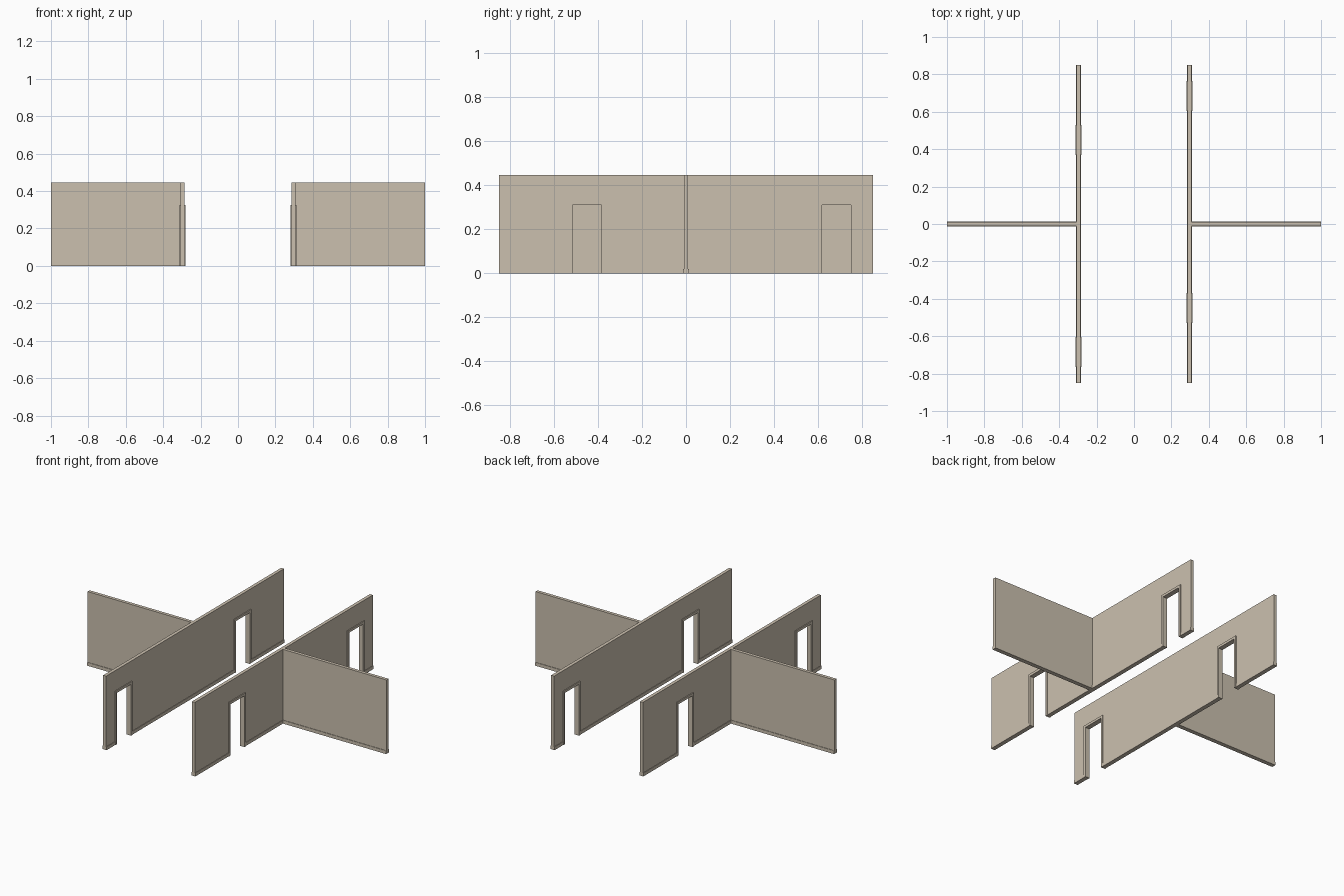
import bpy, bmesh
from mathutils import Matrix

if "Cube" in bpy.data.objects:
    bpy.data.objects.remove(bpy.data.objects["Cube"])

WALL_X = 0.297    # centre line of each long wall
END_Y = 0.85      # half length of the long walls
HEIGHT = 0.447
HALF = 0.010      # half thickness of the walls
BASE = 0.013      # half thickness at the skirting
TRIM = 0.015      # half thickness at the door casing
DOORS = [(-0.53, -0.37), (0.605, 0.765)]   # outer casing edges along y

paint = bpy.data.materials.new("warm_beige")
paint.diffuse_color = (0.60, 0.53, 0.43, 1)
paint.use_nodes = True
paint.node_tree.nodes["Principled BSDF"].inputs["Base Color"].default_value = paint.diffuse_color


def prism(name, profile, half, turn, along_x=False):
    """Extrude a (length, z) profile symmetrically about a wall centre line."""
    bm = bmesh.new()
    if along_x:
        pts = [(p, -half, z) for p, z in profile]
        push = (0, 2 * half, 0)
    else:
        pts = [(WALL_X - half, p, z) for p, z in profile]
        push = (2 * half, 0, 0)
    face = bm.faces.new([bm.verts.new(p) for p in pts])
    grown = bmesh.ops.extrude_face_region(bm, geom=[face])
    verts = [g for g in grown["geom"] if isinstance(g, bmesh.types.BMVert)]
    bmesh.ops.translate(bm, verts=verts, vec=push)
    if turn:
        bm.transform(Matrix.Rotation(3.14159265, 4, 'Z'))
    bmesh.ops.recalc_face_normals(bm, faces=bm.faces)
    mesh = bpy.data.meshes.new(name)
    bm.to_mesh(mesh)
    bm.free()
    mesh.materials.append(paint)
    obj = bpy.data.objects.new(name, mesh)
    bpy.context.collection.objects.link(obj)


def rect(a, b, top):
    return [(a, 0), (b, 0), (b, top), (a, top)]


# The left half is the right half turned half way round
for side, turn in (("right", False), ("left", True)):
    # Long wall with two doorways notched out of its lower edge
    outline = [(-END_Y, 0)]
    for a, b in DOORS:
        a, b = a + 0.01, b - 0.01
        outline += [(a, 0), (a, 0.315), (b, 0.315), (b, 0)]
    outline += [(END_Y, 0), (END_Y, HEIGHT), (-END_Y, HEIGHT)]
    prism(side + "_long_wall", outline, HALF, turn)

    # Door casings lining each opening
    for i, (a, b) in enumerate(DOORS):
        c, d = a + 0.014, b - 0.014
        prism(f"{side}_door_casing_{i + 1}",
              [(a, 0), (c, 0), (c, 0.31), (d, 0.31), (d, 0),
               (b, 0), (b, 0.325), (a, 0.325)], TRIM, turn)

    # Skirting between the doorways
    stops = [-END_Y] + [y for door in DOORS for y in door] + [END_Y]
    for i in range(0, len(stops), 2):
        prism(f"{side}_skirting_{i // 2 + 1}",
              rect(stops[i], stops[i + 1], 0.02), BASE, turn)

    # Cross wall reaching outwards, with its skirting
    prism(side + "_cross_wall", rect(WALL_X + HALF, 1.0, HEIGHT), HALF, turn, True)
    prism(side + "_cross_skirting", rect(WALL_X + HALF, 1.0, 0.02), BASE, turn, True)
